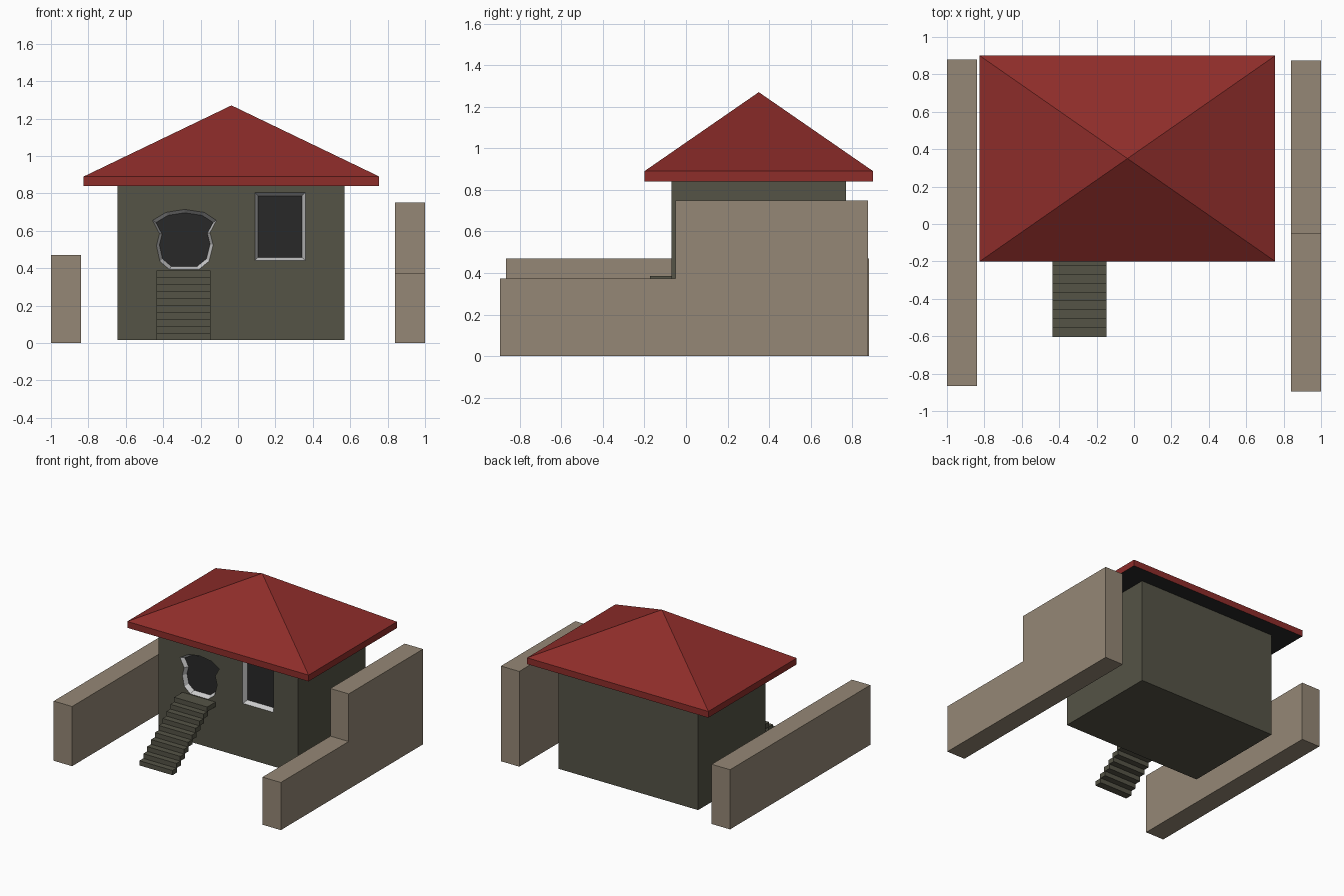
import bpy

if "Cube" in bpy.data.objects:
    bpy.data.objects.remove(bpy.data.objects["Cube"])


def material(name, rgb):
    m = bpy.data.materials.new(name)
    m.diffuse_color = (*rgb, 1)
    m.use_nodes = True
    m.node_tree.nodes["Principled BSDF"].inputs["Base Color"].default_value = m.diffuse_color
    return m


WALL = material("olive_plaster", (0.09, 0.087, 0.061))
ROOF = material("red_roof", (0.27, 0.026, 0.023))
FENCE = material("tan_stone", (0.30, 0.245, 0.18))
DARK = material("dark_opening", (0.022, 0.022, 0.022))


def mesh(name, verts, faces, mat=None):
    me = bpy.data.meshes.new(name)
    me.from_pydata(verts, [], faces)
    ob = bpy.data.objects.new(name, me)
    bpy.context.collection.objects.link(ob)
    if mat:
        me.materials.append(mat)
    bpy.context.view_layer.objects.active = ob
    ob.select_set(True)
    bpy.ops.object.mode_set(mode='EDIT')
    bpy.ops.mesh.select_all(action='SELECT')
    bpy.ops.mesh.normals_make_consistent(inside=False)
    bpy.ops.object.mode_set(mode='OBJECT')
    ob.select_set(False)
    return ob


def prism(name, profile, axis, lo, hi, mat=None):
    """Extrude a 2D profile along x (profile is y,z) or y (profile is x,z)."""
    n = len(profile)
    put = (lambda p, d: (d, *p)) if axis == 'x' else (lambda p, d: (p[0], d, p[1]))
    verts = [put(p, d) for d in (lo, hi) for p in profile]
    faces = [tuple(range(n)), tuple(range(n, 2 * n))]
    faces += [(i, (i + 1) % n, n + (i + 1) % n, n + i) for i in range(n)]
    return mesh(name, verts, faces, mat)


def box(name, x, y, z, mat=None):
    return prism(name, [(y[0], z[0]), (y[1], z[0]), (y[1], z[1]), (y[0], z[1])],
                 'x', x[0], x[1], mat)


FRONT, DEPTH, INSET = -0.07, 0.035, 0.018
house = box("house_body", (-0.645, 0.57), (FRONT, 0.77), (0.015, 0.845), WALL)


def opening(name, outline):
    """Cut a recess in the front wall, line it with a splayed frame and a dark panel."""
    cutter = prism(name + "_cutter", outline, 'y', FRONT - 0.05, FRONT + DEPTH + 0.01)
    cutter.hide_render = True
    mod = house.modifiers.new(name, 'BOOLEAN')
    mod.object, mod.operation, mod.solver = cutter, 'DIFFERENCE', 'EXACT'
    bpy.context.view_layer.objects.active = house
    bpy.ops.object.modifier_apply(modifier=name)
    bpy.data.objects.remove(cutter)
    lo = [min(p[k] for p in outline) for k in (0, 1)]
    hi = [max(p[k] for p in outline) for k in (0, 1)]
    inner = [tuple((lo[k] + hi[k]) / 2 + (p[k] - (lo[k] + hi[k]) / 2)
                   * (1 - 2 * INSET / (hi[k] - lo[k])) for k in (0, 1)) for p in outline]
    n = len(outline)
    back = FRONT + DEPTH
    verts = [(x, FRONT, z) for x, z in outline] + [(x, back, z) for x, z in inner]
    ring = [(i, (i + 1) % n, n + (i + 1) % n, n + i) for i in range(n)]
    frame = mesh(name + "_frame", verts, ring)
    panel = mesh(name + "_panel", verts[n:], [tuple(range(n))], DARK)
    # Make the frame face into the opening and the panel face forward
    cx, cz = (lo[0] + hi[0]) / 2, (lo[1] + hi[1]) / 2
    for ob in (frame, panel):
        me = ob.data
        if sum(p.normal.y * p.area for p in me.polygons) > 0:
            me.flip_normals()


# Round door with a flared arched top, and rectangular window
opening("door", [(-0.457, 0.655), (-0.42, 0.585), (-0.436, 0.52), (-0.418, 0.437),
                 (-0.366, 0.392), (-0.210, 0.392), (-0.155, 0.437), (-0.133, 0.525),
                 (-0.150, 0.59), (-0.115, 0.655), (-0.18, 0.698), (-0.286, 0.714),
                 (-0.385, 0.698)])
opening("window", [(0.09, 0.44), (0.36, 0.44), (0.36, 0.805), (0.09, 0.805)])

# Pyramid roof with an upright eave band and dark soffit
corners = [(-0.825, -0.2), (0.755, -0.2), (0.755, 0.9), (-0.825, 0.9)]
verts = [(x, y, z) for z in (0.84, 0.89) for x, y in corners] + [(-0.035, 0.35, 1.27)]
sides = [(i, (i + 1) % 4, 4 + (i + 1) % 4, 4 + i) for i in range(4)]
slopes = [(4 + i, 4 + (i + 1) % 4, 8) for i in range(4)]
roof = mesh("roof", verts, [(3, 2, 1, 0)] + sides + slopes, ROOF)
roof.data.materials.append(DARK)
roof.data.polygons[0].material_index = 1

# Staircase: nine treads and a deeper landing at the door
STEPS, RISE, RUN = 10, 0.0372, 0.048
for i in range(STEPS):
    y0, z0 = -0.605 + i * RUN, 0.015 + i * RISE
    y1 = FRONT if i == STEPS - 1 else y0 + RUN + 0.01
    box(f"stair_step_{i + 1}", (-0.435, -0.147), (y0, y1), (z0, z0 + RISE), WALL)

# Boundary walls: low on the left, stepped on the right
box("left_boundary_wall", (-1.0, -0.84), (-0.865, 0.88), (0, 0.47), FENCE)
prism("right_boundary_wall", [(-0.895, 0), (0.875, 0), (0.875, 0.75), (-0.05, 0.75),
                              (-0.05, 0.375), (-0.895, 0.375)], 'x', 0.84, 1.0, FENCE)
